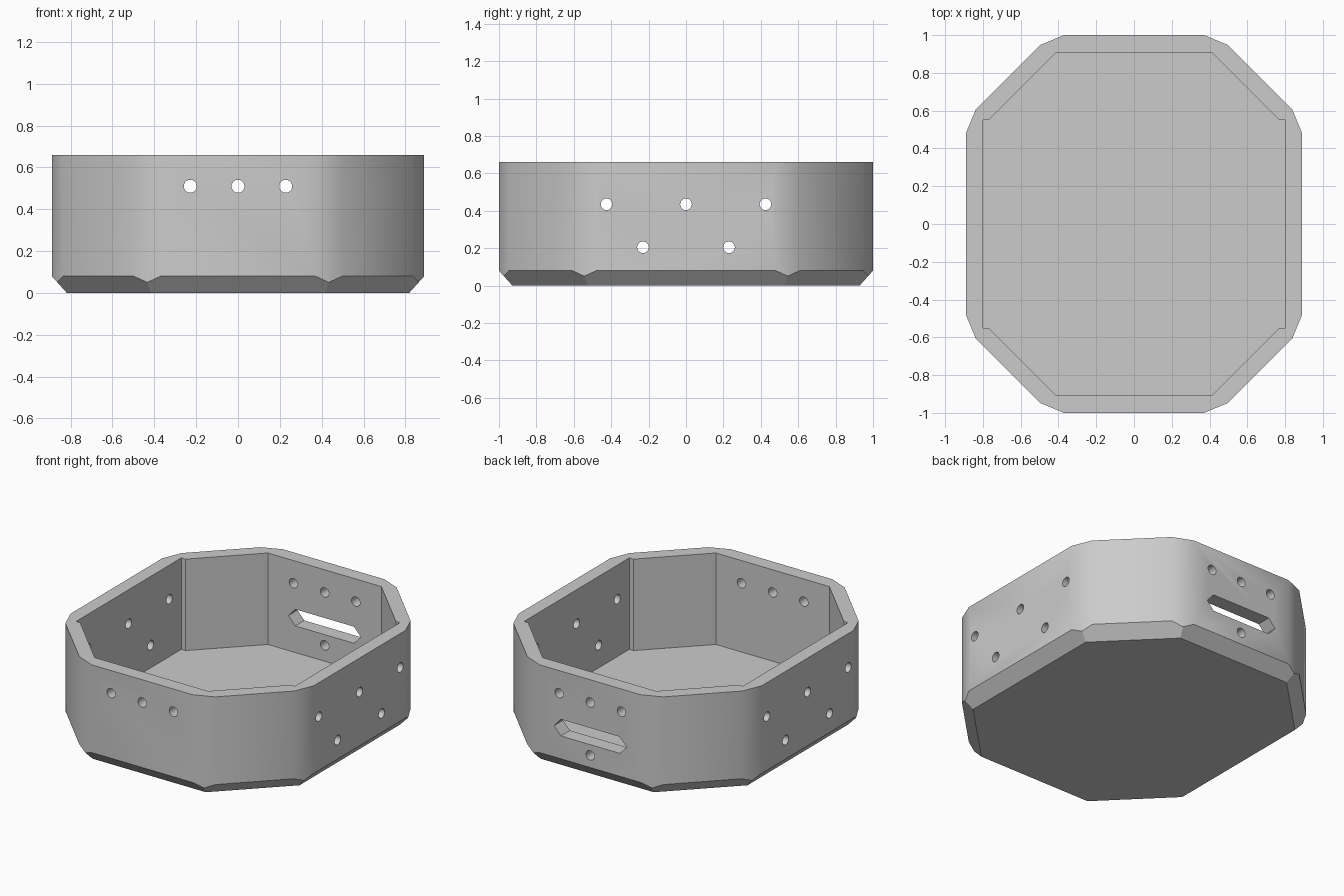
import bpy, bmesh, math
from mathutils import Matrix, Vector

cube = bpy.data.objects.get("Cube")
if cube:
    bpy.data.objects.remove(cube, do_unlink=True)

grey = bpy.data.materials.new("plain grey")
grey.use_nodes = True
grey.diffuse_color = (0.6, 0.6, 0.6, 1)
grey.node_tree.nodes["Principled BSDF"].inputs["Base Color"].default_value = (0.6, 0.6, 0.6, 1)

HEIGHT, FLOOR = 0.66, 0.055
HALF_X, HALF_Y, CORNER = 0.89, 1.0, 0.445
RIM, SLOPE, TRIM = 0.08, 0.072, 0.0745
HOLE = 0.031
EIGHTH = math.pi / 8


def mirrored(quarter):
    """Outline from the points of its +x +y quarter, listed from +x to +y."""
    half = quarter + [(-x, y) for x, y in reversed(quarter)]
    return half + [(-x, -y) for x, y in half]


def octagon(inset, z):
    cut = CORNER - inset * math.tan(EIGHTH)
    outline = mirrored([(HALF_X - inset, HALF_Y - HALF_X + cut), (cut, HALF_Y - inset)])
    return [Vector((x, y, z)) for x, y in outline]


def loft(bm, outline, low, high, matrix=Matrix()):
    """Closed prism on an anticlockwise outline."""
    bottom, top = [[bm.verts.new(matrix @ Vector((x, y, z))) for x, y in outline]
                   for z in (low, high)]
    for i in range(len(outline)):
        j = (i + 1) % len(outline)
        bm.faces.new((bottom[i], bottom[j], top[j], top[i]))
    bm.faces.new(bottom[::-1])
    bm.faces.new(top)


def finish(name, bm):
    mesh = bpy.data.meshes.new(name)
    bm.to_mesh(mesh)
    bm.free()
    mesh.materials.append(grey)
    obj = bpy.data.objects.new(name, mesh)
    bpy.context.collection.objects.link(obj)
    return obj


# Outer body: hull of the sloped rim and the walls with trimmed corners
base, rim = octagon(SLOPE, 0), octagon(0, RIM)
notch = TRIM * math.sin(EIGHTH) * math.cos(EIGHTH) / SLOPE
points = list(base)
for i, corner in enumerate(rim):
    points.append(corner.lerp(base[i], notch))
    for neighbour in (rim[i - 1], rim[(i + 1) % len(rim)]):
        p = corner + (neighbour - corner).normalized() * TRIM
        points += [p, Vector((p.x, p.y, HEIGHT))]
bm = bmesh.new()
for p in points:
    bm.verts.new(p)
bmesh.ops.convex_hull(bm, input=bm.verts[:])
bmesh.ops.delete(bm, geom=[v for v in bm.verts if not v.link_faces], context="VERTS")
bmesh.ops.dissolve_limit(bm, angle_limit=0.02, verts=bm.verts[:], edges=bm.edges[:])
bmesh.ops.recalc_face_normals(bm, faces=bm.faces[:])
tray = finish("tray", bm)

# Cavity with small steps beside the long walls
bm = bmesh.new()
loft(bm, mirrored([(0.80, 0.55), (0.77, 0.55), (0.415, 0.905)]), FLOOR, HEIGHT + 0.2)
cavity = finish("cavity_cutter", bm)

# Round holes and the pointed handle slot
bm = bmesh.new()
circle = [(HOLE * math.cos(a * math.pi / 16), HOLE * math.sin(a * math.pi / 16))
          for a in range(32)]
slot = [(-0.265, 0), (-0.215, -0.055), (0.215, -0.055),
        (0.265, 0), (0.215, 0.055), (-0.215, 0.055)]


def drill(outline, axis, centre, reach):
    turn = Matrix.Rotation(math.pi / 2, 4, "Y" if axis == "x" else "X")
    loft(bm, outline, -reach, reach, Matrix.Translation(centre) @ turn)


for x in (-0.228, 0, 0.228):
    drill(circle, "y", (x, 0, 0.51), 1.2)
for y in (-0.425, 0, 0.425):
    drill(circle, "x", (0, y, 0.435), 1.2)
for y in (-0.23, 0.23):
    drill(circle, "x", (0, y, 0.205), 1.2)
drill(circle, "y", (0, HALF_Y, 0.16), 0.2)
drill(slot, "y", (0, HALF_Y, 0.286), 0.2)
holes = finish("hole_cutter", bm)

# Cut the tray, then drop the cutters
bpy.ops.object.select_all(action="DESELECT")
bpy.context.view_layer.objects.active = tray
tray.select_set(True)
for cutter in (cavity, holes):
    mod = tray.modifiers.new(cutter.name, "BOOLEAN")
    mod.operation = "DIFFERENCE"
    mod.solver = "MANIFOLD"
    mod.object = cutter
    bpy.ops.object.modifier_apply(modifier=mod.name)
    bpy.data.objects.remove(cutter, do_unlink=True)

# Soft shading round the trimmed corners, sharp elsewhere
bpy.ops.object.shade_smooth_by_angle(angle=math.radians(30))
